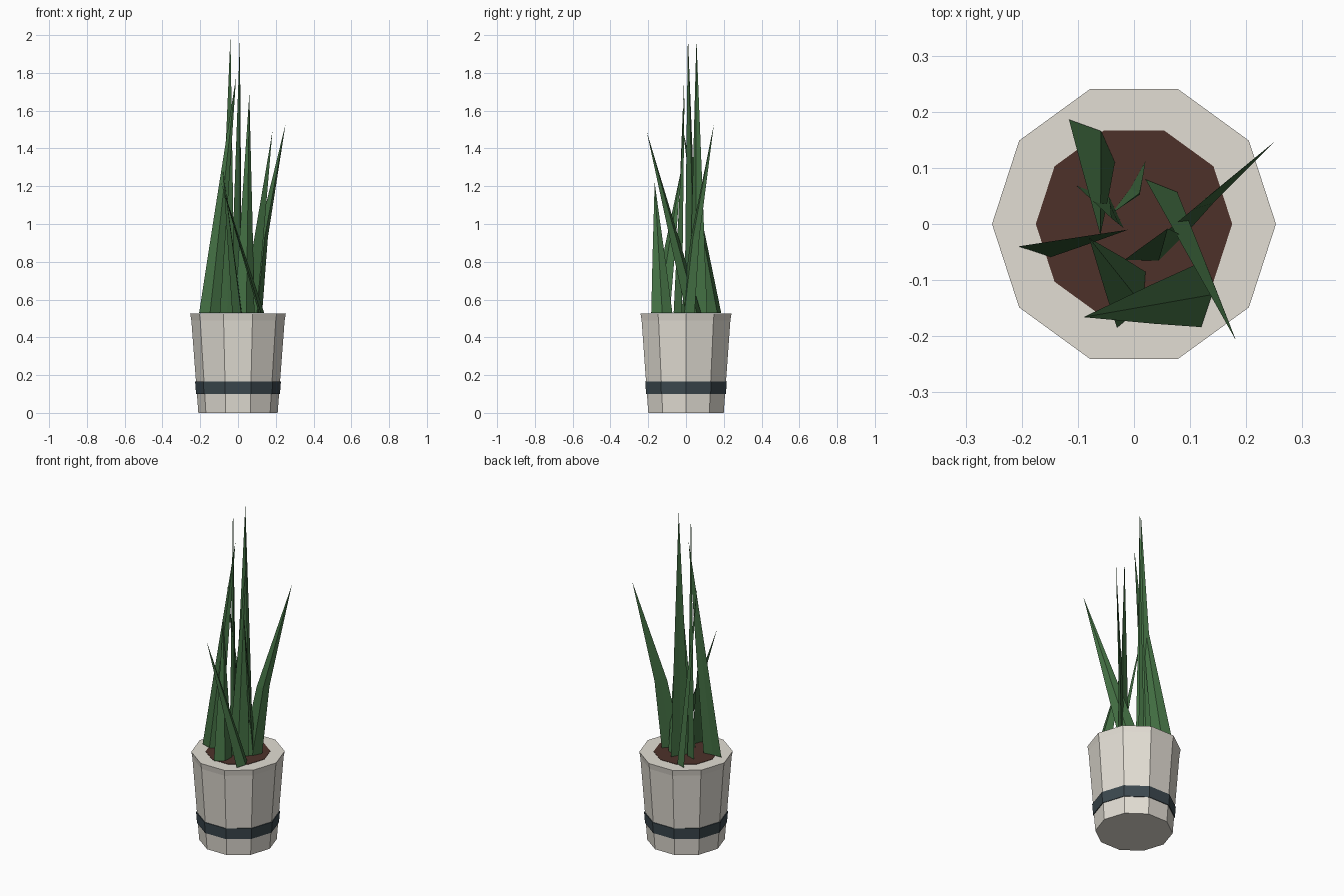
import bpy
import bmesh
from math import cos, sin, pi, radians
from mathutils import Vector

cube = bpy.data.objects.get("Cube")
if cube:
    bpy.data.objects.remove(cube, do_unlink=True)


def make_material(name, rgb):
    mat = bpy.data.materials.new(name)
    mat.use_nodes = True
    colour = (*rgb, 1)
    mat.diffuse_color = colour
    bsdf = mat.node_tree.nodes["Principled BSDF"]
    bsdf.inputs["Base Color"].default_value = colour
    bsdf.inputs["Roughness"].default_value = 0.9
    return mat


stone = make_material("warm_stone", (0.76, 0.725, 0.655))
slate = make_material("dark_slate", (0.045, 0.066, 0.078))
earth = make_material("brown_soil", (0.075, 0.031, 0.023))
green = make_material("leaf_green", (0.056, 0.16, 0.056))


def loft(name, rings, material, caps=True, closed=False):
    """Skin a stack of rings; a one-point ring makes a tip."""
    bm = bmesh.new()
    rows = [[bm.verts.new(p) for p in ring] for ring in rings]
    pairs = list(zip(rows, rows[1:]))
    if closed:
        pairs.append((rows[-1], rows[0]))
    for low, high in pairs:
        n = len(low)
        for i in range(n):
            j = (i + 1) % n
            if len(high) == 1:
                bm.faces.new((low[i], low[j], high[0]))
            else:
                bm.faces.new((low[i], low[j], high[j], high[i]))
    if caps:
        for row in (rows[0], rows[-1]):
            if len(row) > 2:
                bm.faces.new(row)
    bmesh.ops.recalc_face_normals(bm, faces=bm.faces)
    mesh = bpy.data.meshes.new(name)
    bm.to_mesh(mesh)
    bm.free()
    mesh.materials.append(material)
    obj = bpy.data.objects.new(name, mesh)
    bpy.context.collection.objects.link(obj)
    return obj


def decagon(radius, z):
    return [(radius * cos(i * pi / 5), radius * sin(i * pi / 5), z)
            for i in range(10)]


# Tapered ten-sided pot with a faint lip
loft("pot", [decagon(r, z) for r, z in
             ((0.21, 0), (0.247, 0.49), (0.253, 0.525))], stone)

# Raised band around the lower pot
loft("pot_band", [decagon(r, z) for r, z in
                  ((0.21, 0.1), (0.222, 0.1), (0.227, 0.165), (0.214, 0.165))],
     slate, caps=False, closed=True)

# Thin layer of soil
loft("soil", [decagon(0.175, 0.522), decagon(0.175, 0.527)], earth)


def leaf(name, base, tip, angle, bend=0.0):
    """Pointed blade with a folded cross-section."""
    a = radians(angle)
    along = Vector((cos(a), sin(a), 0))
    ridge = Vector((sin(a), -cos(a), 0))
    base, tip = Vector((*base, 0.53)), Vector(tip)
    rings = []
    for t, width in ((0, 1), (0.4, 0.62)):
        c = base.lerp(tip, t)
        lean = (tip - base) * bend * t
        c -= Vector((lean.x, lean.y, 0))
        rings.append([c + along * 0.056 * width,
                      c + ridge * 0.024 * width,
                      c - along * 0.056 * width,
                      c + ridge * 0.004 * width])
    rings.append([tip])
    loft(name, rings, green)


# Leaves: base, tip, direction of the flat side, bend
leaf("leaf_left_back", (0.085, 0.01), (0.252, 0.148, 1.53), 40, 0.3)
leaf("leaf_left_front", (0.06, 0.04), (0.182, -0.208, 1.49), 135)
leaf("leaf_right", (-0.15, -0.035), (-0.01, -0.01, 1.78), 5)
leaf("leaf_right_back", (-0.075, 0.148), (-0.06, -0.02, 1.52), 137)
leaf("leaf_front_low", (0.115, -0.128), (-0.09, -0.166, 1.22), 95)
leaf("leaf_front_inner", (-0.005, -0.135), (-0.08, -0.025, 1.29), 63)
leaf("leaf_tall_right", (-0.06, 0.03), (-0.04, 0.01, 2), 138)
leaf("leaf_tall_back", (-0.01, 0.065), (0.01, 0.055, 1.98), 57)
leaf("leaf_centre", (0.035, -0.043), (0.06, -0.008, 1.69), 22)
